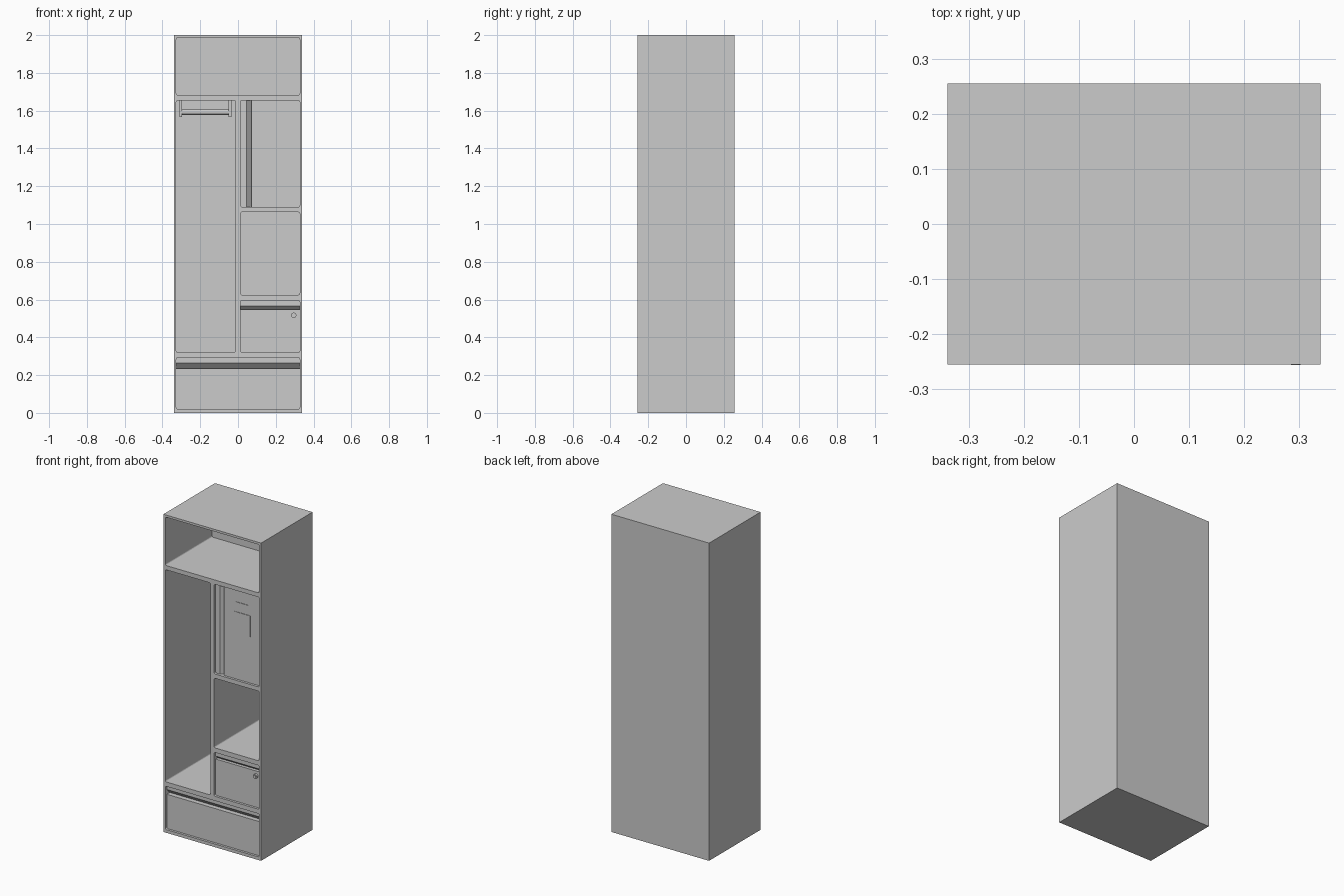
import bpy, bmesh, math
from mathutils import Matrix, Vector

cube = bpy.data.objects.get("Cube")
if cube:
    bpy.data.objects.remove(cube, do_unlink=True)

grey = bpy.data.materials.new("light_grey")
grey.use_nodes = True
grey.diffuse_color = (0.6, 0.6, 0.6, 1)
grey.node_tree.nodes["Principled BSDF"].inputs["Base Color"].default_value = (0.6, 0.6, 0.6, 1)

FRONT, BACK = -0.256, 0.256
BAY_BACK = 0.21
FACE = FRONT + 0.015          # recessed fronts
OVERLAP = 0.003               # how far fronts tuck into the frame


def finish(name, bm):
    bmesh.ops.recalc_face_normals(bm, faces=bm.faces)
    mesh = bpy.data.meshes.new(name)
    bm.to_mesh(mesh)
    bm.free()
    mesh.materials.append(grey)
    obj = bpy.data.objects.new(name, mesh)
    bpy.context.collection.objects.link(obj)
    return obj


def add_box(bm, x, y, z, radius=0):
    """Box from three ranges, optionally rounding the edges along y."""
    centre = Vector([(r[0] + r[1]) / 2 for r in (x, y, z)])
    size = [r[1] - r[0] for r in (x, y, z)]
    verts = bmesh.ops.create_cube(bm, size=1)["verts"]
    for v in verts:
        v.co = centre + Vector([c * s for c, s in zip(v.co, size)])
    if radius:
        edges = {e for v in verts for e in v.link_edges
                 if abs(e.verts[0].co.y - e.verts[1].co.y) > 1e-4}
        bmesh.ops.bevel(bm, geom=list(edges), offset=radius, segments=4,
                        profile=0.5, affect='EDGES')


def box(name, x, y, z):
    bm = bmesh.new()
    add_box(bm, x, y, z)
    return finish(name, bm)


def prism(name, profile, to_point, span):
    """Extrude a closed 2D profile along the span."""
    bm = bmesh.new()
    face = bm.faces.new([bm.verts.new(to_point(a, b, span[0])) for a, b in profile])
    out = bmesh.ops.extrude_face_region(bm, geom=[face])["geom"]
    move = Vector(to_point(0, 0, span[1])) - Vector(to_point(0, 0, span[0]))
    bmesh.ops.translate(bm, vec=move, verts=[g for g in out if isinstance(g, bmesh.types.BMVert)])
    return finish(name, bm)


def grooved(across, deep_edge, slope_edge, depth):
    """Front panel profile with a wedge-shaped finger groove."""
    lo, hi = across
    back = FACE + 0.06
    groove = [(FACE, deep_edge), (FACE + depth, deep_edge), (FACE, slope_edge)]
    if deep_edge > slope_edge:
        groove.reverse()
    return [(FACE, lo)] + groove + [(FACE, hi), (back, hi), (back, lo)]


def rod(name, centre, radius, length, axis, segments=24):
    bm = bmesh.new()
    turn = Matrix.Rotation(math.pi / 2, 4, 'Y' if axis == 'X' else 'X')
    bmesh.ops.create_cone(bm, cap_ends=True, segments=segments, radius1=radius,
                          radius2=radius, depth=length,
                          matrix=Matrix.Translation(centre) @ turn)
    obj = finish(name, bm)
    bpy.context.view_layer.objects.active = obj
    obj.select_set(True)
    bpy.ops.object.shade_smooth_by_angle(angle=math.radians(40))
    obj.select_set(False)
    return obj


def grow(r):
    return (r[0] - OVERLAP, r[1] + OVERLAP)


# Bay layout
FULL, LEFT_COL, RIGHT_COL = (-0.327, 0.327), (-0.327, -0.013), (0.013, 0.327)
SHELF_Z, HANG_Z = (1.682, 1.986), (0.32, 1.655)
DOOR_Z, CUBBY_Z = (1.09, 1.655), (0.625, 1.063)
SMALL_Z, LARGE_Z = (0.32, 0.596), (0.02, 0.292)

# Cabinet body with rounded openings
body = box("cabinet_body", (-0.34, 0.34), (FRONT, BACK), (0, 2))
bm = bmesh.new()
for x, z in ((FULL, SHELF_Z), (LEFT_COL, HANG_Z), (RIGHT_COL, CUBBY_Z)):
    add_box(bm, x, (FRONT - 0.1, BAY_BACK), z, 0.009)
for x, z in ((RIGHT_COL, DOOR_Z), (RIGHT_COL, SMALL_Z), (FULL, LARGE_Z)):
    add_box(bm, x, (FRONT - 0.1, FACE + 0.05), z, 0.009)
cutter = finish("opening_cutter", bm)
cutter.hide_render = True
mod = body.modifiers.new("openings", 'BOOLEAN')
mod.operation, mod.solver, mod.object = 'DIFFERENCE', 'EXACT', cutter
bpy.context.view_layer.objects.active = body
bpy.ops.object.modifier_apply(modifier=mod.name)
bpy.data.objects.remove(cutter, do_unlink=True)

# Drawer fronts with horizontal grips, door with a vertical grip
prism("bottom_drawer", grooved(grow(LARGE_Z), 0.235, 0.265, 0.03),
      lambda y, z, x: (x, y, z), grow(FULL))
prism("small_drawer", grooved(grow(SMALL_Z), 0.548, 0.566, 0.02),
      lambda y, z, x: (x, y, z), grow(RIGHT_COL))
prism("safe_door", grooved(grow(RIGHT_COL), 0.071, 0.045, 0.025),
      lambda y, x, z: (x, y, z), grow(DOOR_Z))

# Thin plates on the door
box("label_plate", (0.15, 0.24), (FACE - 0.003, FACE + 0.01), (1.54, 1.577))
box("notice_plate", (0.145, 0.255), (FACE - 0.003, FACE + 0.01), (1.38, 1.514))

# Drawer lock
rod("lock_barrel", (0.295, FACE, 0.517), 0.014, 0.024, 'Y')
rod("lock_core", (0.295, FACE - 0.004, 0.517), 0.009, 0.024, 'Y')

# Clothes rail with its two brackets
for side, x in (("right", -0.3035), ("left", -0.043)):
    box(side + "_rail_bracket", (x - 0.0075, x + 0.0075), (-0.02, 0.02), (1.567, 1.658))
rod("clothes_rail", (-0.173, 0, 1.592), 0.014, 0.26, 'X')
